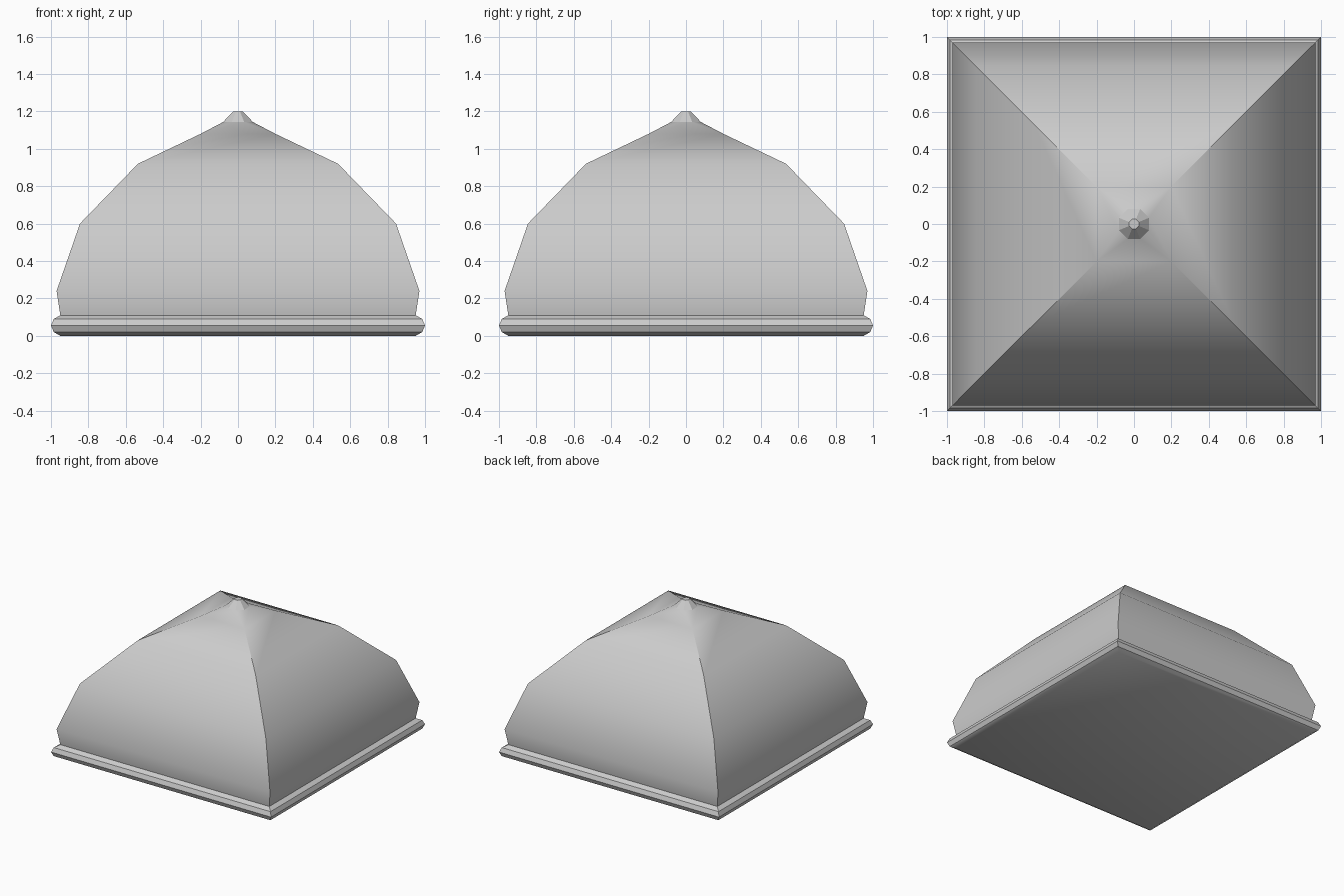
import bpy
import bmesh
import math

if "Cube" in bpy.data.objects:
    bpy.data.objects.remove(bpy.data.objects["Cube"])


def square(r, z):
    return [(x * r, y * r, z) for x, y in ((1, -1), (1, 1), (-1, 1), (-1, -1))]


def octagon(apothem, z):
    # flats face the axes; two points per corner of the square below
    r = apothem / math.cos(math.pi / 8)
    angles = [math.radians(-67.5 + 45 * i) for i in range(8)]
    return [(r * math.cos(a), r * math.sin(a), z) for a in angles]


def loft(name, rings, cap_bottom=False, cap_top=False):
    bm = bmesh.new()
    loops = [[bm.verts.new(p) for p in ring] for ring in rings]
    for a, b in zip(loops, loops[1:]):
        n = len(a)
        step = len(b) // n
        for i in range(n):
            j = (i + 1) % n
            last = i * step + step - 1
            if step == 2:
                bm.faces.new((a[i], b[last], b[i * step]))
            bm.faces.new((a[i], a[j], b[j * step], b[last]))
    if cap_bottom:
        bm.faces.new(loops[0][::-1])
    if cap_top:
        bm.faces.new(loops[-1])
    bmesh.ops.recalc_face_normals(bm, faces=bm.faces)
    mesh = bpy.data.meshes.new(name)
    bm.to_mesh(mesh)
    bm.free()
    obj = bpy.data.objects.new(name, mesh)
    bpy.context.collection.objects.link(obj)
    bpy.ops.object.select_all(action='DESELECT')
    obj.select_set(True)
    bpy.context.view_layer.objects.active = obj
    bpy.ops.object.shade_smooth_by_angle(angle=math.radians(31))
    return obj


# Rounded square moulding at the foot
base = [(0.95, 0), (0.985, 0.02), (1.0, 0.055), (0.985, 0.09), (0.95, 0.11)]
loft("base_moulding", [square(r, z) for r, z in base], cap_bottom=True)

# Four-sided curved dome, its last ring turning octagonal
dome = [(0.95, 0.11), (0.97, 0.24), (0.845, 0.6), (0.535, 0.92), (0.2, 1.08)]
loft("dome_roof", [square(r, z) for r, z in dome] + [octagon(0.08, 1.143)])

# Small octagonal finial
loft("finial", [octagon(0.08, 1.143), octagon(0.026, 1.2)], cap_top=True)
